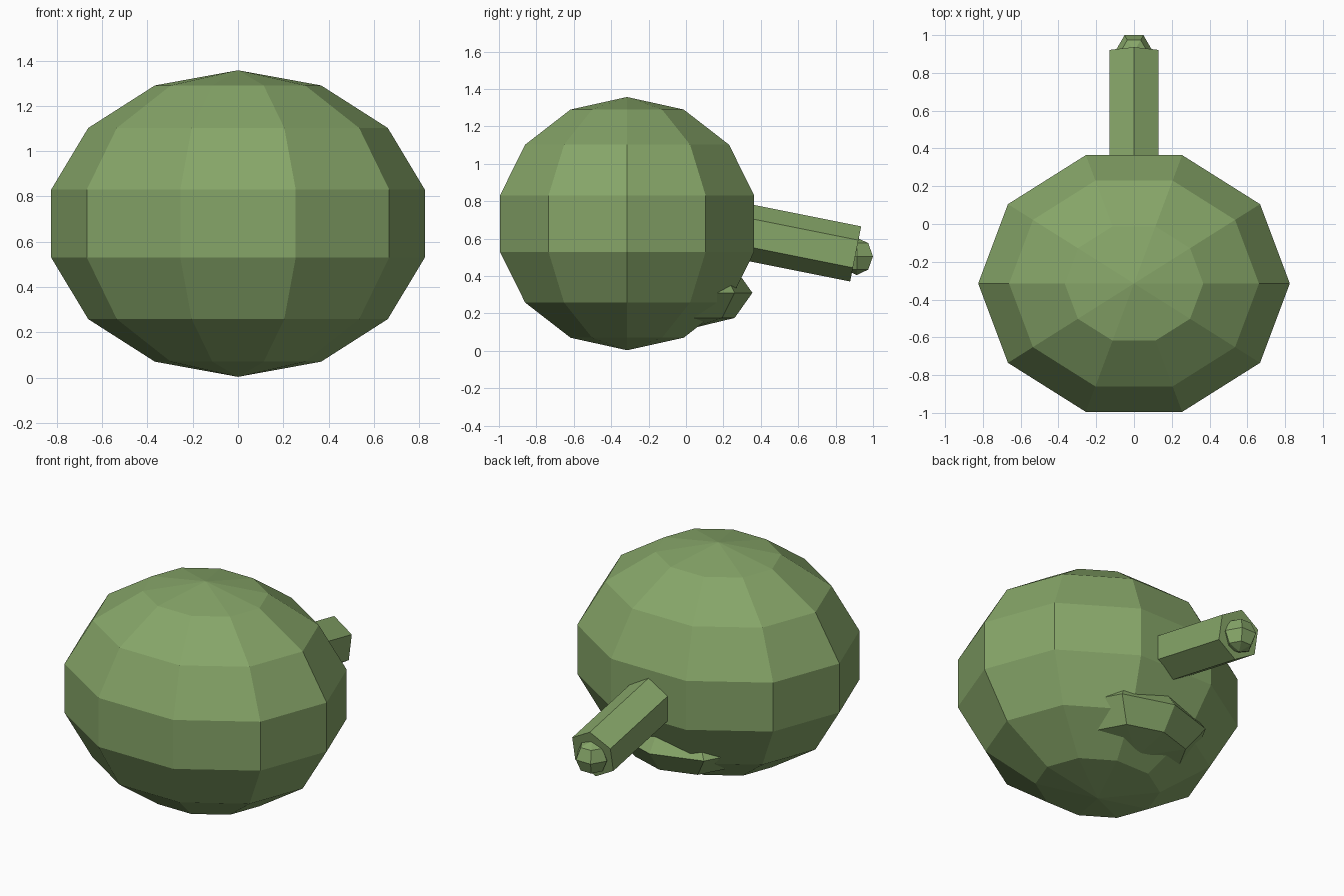
import bpy, bmesh
from math import sin, cos, pi, atan
from mathutils import Matrix, Vector

if "Cube" in bpy.data.objects:
    bpy.data.objects.remove(bpy.data.objects["Cube"])

green = bpy.data.materials.new("green")
green.diffuse_color = (0.24, 0.38, 0.14, 1)
green.use_nodes = True
green.node_tree.nodes["Principled BSDF"].inputs["Base Color"].default_value = green.diffuse_color


def finish(name, bm):
    bmesh.ops.recalc_face_normals(bm, faces=bm.faces)
    mesh = bpy.data.meshes.new(name)
    bm.to_mesh(mesh)
    bm.free()
    mesh.materials.append(green)
    obj = bpy.data.objects.new(name, mesh)
    bpy.context.collection.objects.link(obj)
    return obj


def ball(name, centre, radii, segs, rings, start=0.0):
    """Faceted ellipsoid with its poles on z; the first vertex column is at angle start."""
    bm = bmesh.new()
    rows = []
    for j in range(rings + 1):
        t = pi * j / rings
        n = 1 if j in (0, rings) else segs
        rows.append([bm.verts.new((centre[0] + radii[0] * sin(t) * cos(start + 2 * pi * i / segs),
                                   centre[1] + radii[1] * sin(t) * sin(start + 2 * pi * i / segs),
                                   centre[2] - radii[2] * cos(t))) for i in range(n)])
    for a, b in zip(rows, rows[1:]):
        for i in range(segs):
            k = (i + 1) % segs
            quad = [a[i % len(a)], a[k % len(a)], b[k % len(b)], b[i % len(b)]]
            bm.faces.new(list(dict.fromkeys(quad)))
    return finish(name, bm)


# Body: wide ten-sided ellipsoid
ball("body", (0, -0.315, 0.68), (0.846, 0.733, 0.677), 10, 7)

# Snout: hexagonal bar sloping down to the back, ridge on top
slope = atan(0.2)
length = 0.9
end = Vector((0, 0.907, 0.518))
axis = Vector((0, cos(slope), -sin(slope)))
up = Vector((0, sin(slope), cos(slope)))
bm = bmesh.new()
loops = []
for c in (end - axis * length, end):
    loops.append([bm.verts.new(c + up * 0.15 * cos(i * pi / 3) + Vector((0.15 * sin(i * pi / 3), 0, 0)))
                  for i in range(6)])
for i in range(6):
    k = (i + 1) % 6
    bm.faces.new((loops[0][i], loops[0][k], loops[1][k], loops[1][i]))
for loop in loops:
    bm.faces.new(loop)
finish("snout", bm)

# Small knob at the end of the snout
ball("snout_tip", (0, 0.913, 0.505), (0.1, 0.1, 0.1), 6, 4)

# Flat lip under the snout, half sunk in the body
ball("lip", (0, 0.03, 0.31), (0.43, 0.325, 0.19), 8, 4)
